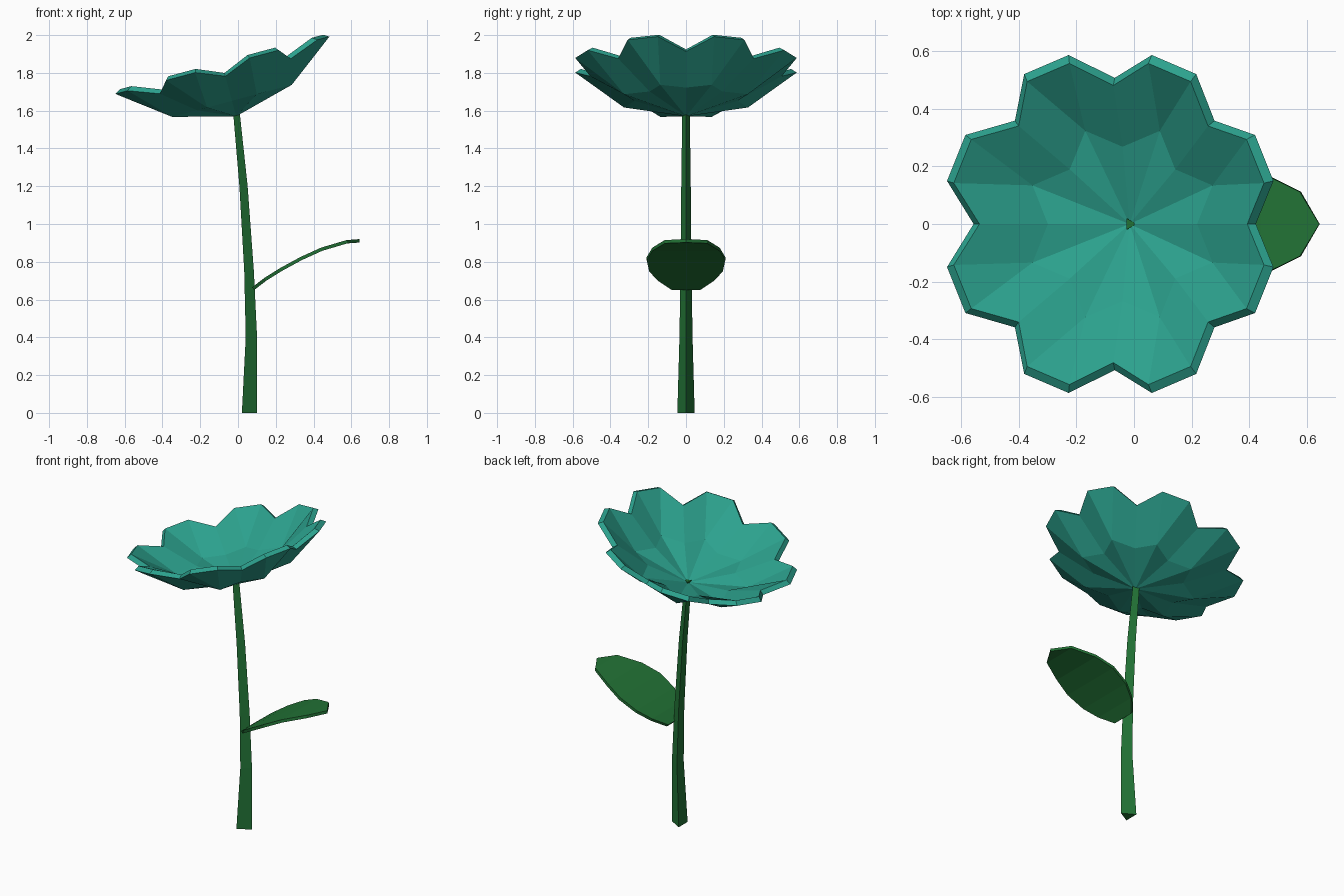
import bpy
from math import sin, cos, radians, pi
from mathutils import Matrix

if "Cube" in bpy.data.objects:
    bpy.data.objects.remove(bpy.data.objects["Cube"])


def material(name, color):
    m = bpy.data.materials.new(name)
    m.diffuse_color = (*color, 1)
    m.use_nodes = True
    m.node_tree.nodes["Principled BSDF"].inputs["Base Color"].default_value = m.diffuse_color
    return m


def add_object(name, verts, faces, mat):
    me = bpy.data.meshes.new(name)
    me.from_pydata(verts, [], faces)
    me.materials.append(mat)
    ob = bpy.data.objects.new(name, me)
    bpy.context.collection.objects.link(ob)
    return ob


teal = material("petal_teal", (0.025, 0.36, 0.27))
green = material("stem_green", (0.016, 0.17, 0.036))


# Blossom: eight blunt petals, outer and inner skins joined by a rim
def petal_layer(notch_r, notch_h, mid_r, mid_h, gap_r, gap_h, tip_r, tip_h, centre_h):
    verts = [(0, 0, centre_h)]
    for k in range(8):
        for r, h, a in ((notch_r, notch_h, 0), (mid_r, mid_h, 22.5), (gap_r, gap_h, 0),
                        (tip_r, tip_h, 14.3), (tip_r, tip_h, 30.7)):
            t = k * pi / 4 + radians(a)
            verts.append((r * cos(t), r * sin(t), h))
    return verts


outer = petal_layer(0.272, 0.0, 0.355, 0.0, 0.507, 0.135, 0.605, 0.195, -0.085)
inner = petal_layer(0.268, 0.03, 0.35, 0.03, 0.481, 0.153, 0.575, 0.213, -0.065)
n = len(outer)
faces = []
for k in range(8):
    a, m, g, t1, t2 = (1 + 5 * k + i for i in range(5))
    b = 1 + 5 * ((k + 1) % 8)
    g2 = b + 2
    for f in ((0, a, m), (0, m, b), (a, g, t1, m), (m, t1, t2), (m, t2, g2, b)):
        faces.append(tuple(n + i for i in f))
        faces.append(f[::-1])
    for p, q in ((g, t1), (t1, t2), (t2, g2)):
        faces.append((p, q, q + n, p + n))
blossom = add_object("blossom", outer + inner, faces, teal)
blossom.data.transform(Matrix.Translation((-0.032, 0, 1.652)) @ Matrix.Rotation(radians(-15), 4, 'Y'))

# Stem: tapering three-sided tube with a gentle bend
path = [(0.047, 0, 0.053), (0.061, 0.4, 0.040), (0.050, 0.75, 0.034),
        (0.022, 1.2, 0.029), (-0.015, 1.6, 0.023)]
verts = [(x + r * cos(i * 2 * pi / 3), r * sin(i * 2 * pi / 3), z)
         for x, z, r in path for i in range(3)]
faces = [(2, 1, 0), tuple(len(verts) - 3 + i for i in range(3))]
for s in range(len(path) - 1):
    for i in range(3):
        j = (i + 1) % 3
        faces.append((3 * s + i, 3 * s + j, 3 * s + 3 + j, 3 * s + 3 + i))
add_object("stem", verts, faces, green)

# Leaf: arched blade with three columns of points, given thickness
blade = [(0.075, 0.665, 0.075), (0.14, 0.715, 0.15), (0.22, 0.765, 0.195), (0.33, 0.825, 0.208),
         (0.44, 0.875, 0.178), (0.575, 0.915, 0.112)]
verts = [(x, s * w, z) for x, z, w in blade for s in (-1, 0, 1)] + [(0.643, 0, 0.92)]
faces = []
for s in range(len(blade) - 1):
    for c in range(2):
        i = 3 * s + c
        faces.append((i, i + 3, i + 4, i + 1))
k = 3 * len(blade)
faces += [(k - 3, k, k - 2), (k - 2, k, k - 1)]
leaf = add_object("leaf", verts, faces, green)
sol = leaf.modifiers.new("thickness", 'SOLIDIFY')
sol.thickness = 0.018
sol.offset = -1
